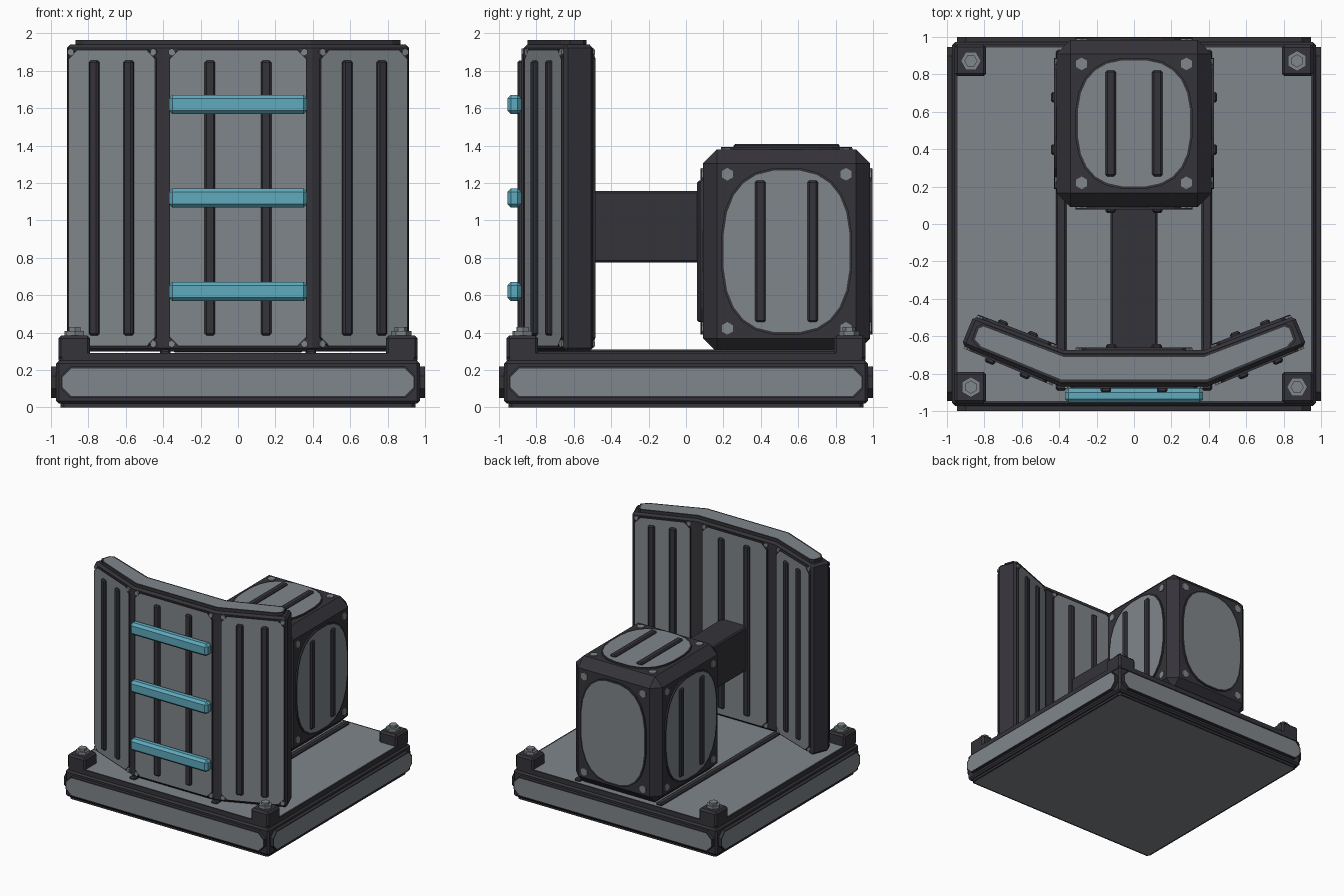
import bpy, bmesh, math
from mathutils import Matrix, Vector

if "Cube" in bpy.data.objects:
    bpy.data.objects.remove(bpy.data.objects["Cube"])


def material(name, rgb):
    m = bpy.data.materials.new(name)
    m.diffuse_color = (*rgb, 1)
    m.use_nodes = True
    m.node_tree.nodes["Principled BSDF"].inputs["Base Color"].default_value = m.diffuse_color
    return m


GREY = material("panel_grey", (0.215, 0.238, 0.256))
DARK = material("frame_dark", (0.035, 0.033, 0.041))
TEAL = material("rung_teal", (0.112, 0.40, 0.51))


def frame(origin, u, v):
    """Local axes u, v and outward normal u x v."""
    u, v = Vector(u).normalized(), Vector(v).normalized()
    m = Matrix((u, v, u.cross(v))).transposed().to_4x4()
    return Matrix.Translation(Vector(origin)) @ m


def finish(bm, name, mats, mat=None, bevel=0):
    bmesh.ops.recalc_face_normals(bm, faces=bm.faces)
    me = bpy.data.meshes.new(name)
    bm.to_mesh(me)
    bm.free()
    for m in mats:
        me.materials.append(m)
    ob = bpy.data.objects.new(name, me)
    bpy.context.collection.objects.link(ob)
    if mat:
        ob.matrix_world = mat
    if bevel:
        b = ob.modifiers.new("bevel", 'BEVEL')
        b.width, b.segments = bevel, 1
        b.limit_method = 'ANGLE'
    return ob


def box(name, lo, hi, color=DARK, bevel=0.015, mat=None):
    bm = bmesh.new()
    bmesh.ops.create_cube(bm, size=1)
    for v in bm.verts:
        v.co = [(a + b) / 2 + c * (b - a) for a, b, c in zip(lo, hi, v.co)]
    return finish(bm, name, [color], mat, bevel)


def plate(name, outline, depth, mat, rim=0.0, colors=(DARK, GREY), bevel=0):
    """Prism with a rim in the first colour and an inset face in the second."""
    bm = bmesh.new()
    low = [bm.verts.new((x, y, 0)) for x, y in outline]
    top = [bm.verts.new((x, y, depth)) for x, y in outline]
    bm.faces.new(low[::-1])
    cap = bm.faces.new(top)
    n = len(low)
    for i in range(n):
        j = (i + 1) % n
        bm.faces.new((low[i], low[j], top[j], top[i]))
    bm.normal_update()
    if rim:
        bmesh.ops.inset_individual(bm, faces=[cap], thickness=rim, use_even_offset=True)
        cap.material_index = 1
    return finish(bm, name, colors, mat, bevel)


def octagon(w, h, c):
    """Rectangle of half sizes w, h with cut corners."""
    return [(w - c, -h), (w, -h + c), (w, h - c), (w - c, h),
            (-w + c, h), (-w, h - c), (-w, -h + c), (-w + c, -h)]


def oval(w, h, n=24, e=0.77):
    pts = []
    for i in range(n):
        a = 2 * math.pi * (i + 0.5) / n
        c, s = math.cos(a), math.sin(a)
        pts.append((w * math.copysign(abs(c) ** e, c), h * math.copysign(abs(s) ** e, s)))
    return pts


def hexagon(r):
    return [(r * math.cos((i + 0.5) * math.pi / 3), r * math.sin((i + 0.5) * math.pi / 3))
            for i in range(6)]


def bolt(name, mat, x, y, r, depth):
    plate(name, hexagon(r), depth, mat @ Matrix.Translation((x, y, 0)), r * 0.2, (GREY, GREY))


def rib(name, mat, x, half, height, y=0):
    box(name, (x - 0.028, y - half, 0), (x + 0.028, y + half, height), DARK, 0.01, mat)


X, Y, Z = Vector((1, 0, 0)), Vector((0, 1, 0)), Vector((0, 0, 1))

# Base slab with top plate, bottom plate and side panels
box("base_core", (-0.972, -0.972, 0.02), (0.972, 0.972, 0.25))
plate("base_top", octagon(0.96, 0.96, 0.02), 0.04, frame((0, 0, 0.25), X, Y), 0.015)
plate("base_bottom", octagon(0.95, 0.95, 0.02), 0.02, frame((0, 0, 0.02), X, -Y), 0.015)
for i in range(4):
    turn = Matrix.Rotation(i * math.pi / 2, 4, 'Z')
    side = turn @ frame((0, -0.965, 0.135), X, Z)
    plate("base_side_panel", octagon(0.947, 0.083, 0.05), 0.035, side, 0.01)
    # Corner blocks with large bolts
    box("corner_block", (0.79, 0.79, 0.255), (0.96, 0.96, 0.385), DARK, 0.015, turn)
    top = turn @ frame((0.872, 0.872, 0.38), X, Y)
    plate("bolt_washer", hexagon(0.055), 0.03, top, 0.01, (GREY, GREY))
    bolt("corner_bolt", top, 0, 0, 0.035, 0.05)

# Floor rails
for s in (-1, 1):
    box("floor_rail", (s * 0.39 - 0.028, -0.89, 0.28), (s * 0.39 + 0.028, 0.93, 0.31), DARK, 0.01)

# Angled shield wall
front = [(-0.922, -0.648), (-0.395, -0.868), (0.395, -0.868), (0.922, -0.648)]
back = [(0.858, -0.492), (0.375, -0.675), (-0.375, -0.675), (-0.858, -0.492)]
plate("wall_core", front + back, 1.64, frame((0, 0, 0.3), X, Y), bevel=0.018)
half_cap = [(0.39, -0.847), (0.825, -0.668), (0.868, -0.62), (0.842, -0.548), (0.805, -0.532), (0.375, -0.695)]
cap = half_cap + [(-x, y) for x, y in half_cap[::-1]]
plate("wall_cap", cap, 0.025, frame((0, 0, 1.94), X, Y), 0.015)

# Wall panels, ribs and small corner bolts on both faces
# (edge, thickness, centre margin, centre rib offset, wing rib offset)
for edge, thick, margin, c_gap, w_gap in ((front, 0.012, 0.025, 0.15, 0.1),
                                          (back, 0.016, 0.065, 0.122, 0.086)):
    for i in range(3):
        a, b = Vector((*edge[i], 1.12)), Vector((*edge[i + 1], 1.12))
        mat = frame((a + b) / 2, b - a, Z)
        centre = i == 1
        if not centre:
            mat = mat @ Matrix.Translation(((i - 1) * 0.012, 0, 0))
        w = (b - a).length / 2 - (margin if centre else 0.031)
        plate("wall_panel", octagon(w, 0.795, 0.05), thick, mat, 0.007)
        for s in (-1, 1):
            rib("wall_rib", mat, s * (c_gap if centre else w_gap), 0.735, 0.034)
            for t in (-1, 1):
                bolt("wall_bolt", mat, s * (w - 0.015), t * 0.78, 0.02, 0.012)

# Ladder rungs
for z in (0.62, 1.12, 1.62):
    box("ladder_rung", (-0.37, -0.955, z - 0.052), (0.37, -0.88, z + 0.052), TEAL, 0.02)

# Arm joining the wall to the housing
box("arm", (-0.125, -0.68, 0.775), (0.125, 0.12, 1.157), DARK, 0.01)

# Housing with rounded panels on every visible side
box("housing", (-0.415, 0.09, 0.295), (0.415, 0.985, 1.38), DARK, 0.075)
cy, cz = 0.538, 0.835
sides = [  # name, frame, panel half sizes, bolt offsets, rib spacing, has ribs
    ("right", frame((0.415, cy, cz), Y, Z), (0.352, 0.447), (0.317, 0.412), 0.14, True),
    ("left", frame((-0.415, cy, cz), -Y, Z), (0.352, 0.447), (0.317, 0.412), 0.14, True),
    ("front", frame((0, 0.09, cz), X, Z), (0.315, 0.447), (0.28, 0.412), 0.125, True),
    ("back", frame((0, 0.985, cz), -X, Z), (0.315, 0.447), (0.28, 0.412), 0.125, False),
    ("top", frame((0, cy, 1.38), X, Y), (0.315, 0.352), (0.28, 0.318), 0.125, True),
]
for name, mat, (w, h), (bx, by), gap, ribbed in sides:
    plate(name + "_housing_panel", oval(w, h), 0.013, mat, 0.013)
    for s in (-1, 1):
        if ribbed:
            rib(name + "_housing_rib", mat, s * gap, h - 0.068, 0.03)
        for t in (-1, 1):
            bolt(name + "_housing_bolt", mat, s * bx, t * by, 0.034, 0.008)
